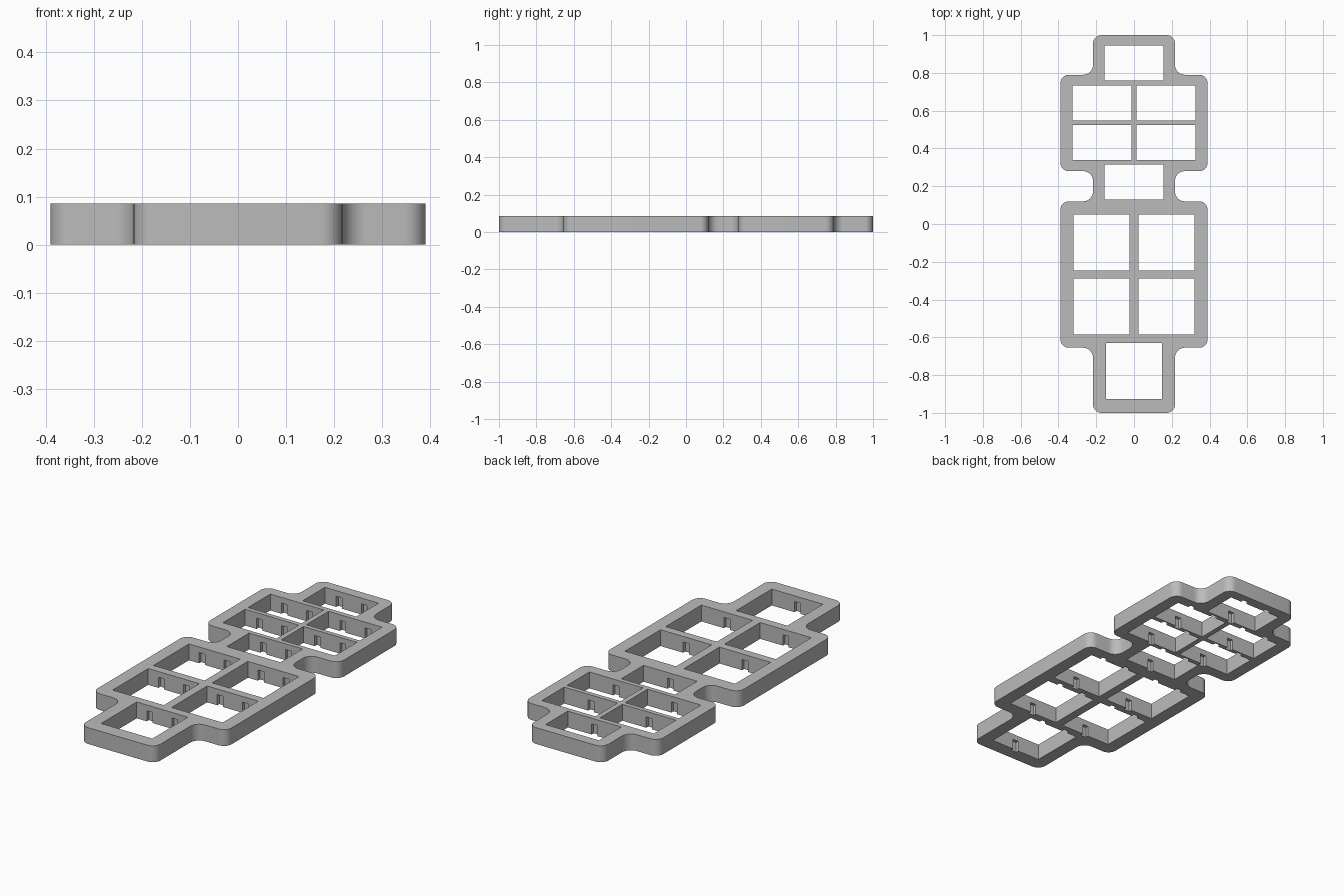
import bpy, bmesh, math
from mathutils import Vector

HEIGHT = 0.086       # plate thickness
NOTCH_TOP = 0.056    # notches stop below the upper lip
NOTCH_DEPTH = 0.017
NOTCH_HALF = 0.017
NOTCH_OFFSET = 0.073

cube = bpy.data.objects.get("Cube")
if cube:
    bpy.data.objects.remove(cube, do_unlink=True)

grey = bpy.data.materials.new("plain grey")
grey.use_nodes = True
colour = (0.5, 0.5, 0.5, 1)
grey.diffuse_color = colour
grey.node_tree.nodes["Principled BSDF"].inputs["Base Color"].default_value = colour


def make_object(name, bm):
    bmesh.ops.recalc_face_normals(bm, faces=bm.faces)
    mesh = bpy.data.meshes.new(name)
    bm.to_mesh(mesh)
    bm.free()
    obj = bpy.data.objects.new(name, mesh)
    bpy.context.collection.objects.link(obj)
    return obj


def add_box(bm, x0, x1, y0, y1, z0, z1):
    verts = bmesh.ops.create_cube(bm, size=1)["verts"]
    for v in verts:
        v.co = Vector(((x0 + x1) / 2 + v.co.x * (x1 - x0),
                       (y0 + y1) / 2 + v.co.y * (y1 - y0),
                       (z0 + z1) / 2 + v.co.z * (z1 - z0)))


def fillet(corners, convex=0.045, concave=0.052, steps=8):
    """Round every right-angled corner of a counter-clockwise outline."""
    points = []
    for i, p in enumerate(corners):
        d_in = (p - corners[i - 1]).normalized()
        d_out = (corners[(i + 1) % len(corners)] - p).normalized()
        r = convex if d_in.cross(d_out) > 0 else concave
        centre = p + (d_out - d_in) * r
        for s in range(steps + 1):
            t = math.pi / 2 * s / steps
            points.append(centre + d_in * r * math.sin(t) - d_out * r * math.cos(t))
    return points


# Stepped outline, right half mirrored to the left
NARROW, WIDE = 0.217, 0.39
half = [(NARROW, -1), (NARROW, -0.655), (WIDE, -0.655), (WIDE, 0.12),
        (NARROW, 0.12), (NARROW, 0.28), (WIDE, 0.28), (WIDE, 0.79),
        (NARROW, 0.79), (NARROW, 1)]
corners = [Vector(p) for p in half] + [Vector((-x, y)) for x, y in reversed(half)]

bm = bmesh.new()
face = bm.faces.new([bm.verts.new((p.x, p.y, 0)) for p in fillet(corners)])
extruded = bmesh.ops.extrude_face_region(bm, geom=[face])["geom"]
bmesh.ops.translate(bm, vec=(0, 0, HEIGHT),
                    verts=[g for g in extruded if isinstance(g, bmesh.types.BMVert)])
plate = make_object("frame_plate", bm)

# Openings as (centre x, centre y, half width, half depth)
SMALL, LARGE = (0.156, 0.0925), (0.149, 0.148)
openings = [(0, 0.853, *SMALL), (0, 0.2225, *SMALL), (0, -0.778, *LARGE)]
for side in (-1, 1):
    openings += [(side * 0.1695, y, *SMALL) for y in (0.641, 0.432)]
    openings += [(side * 0.1715, y, *LARGE) for y in (-0.098, -0.437)]

holes, notches = bmesh.new(), bmesh.new()
for x, y, hw, hd in openings:
    add_box(holes, x - hw, x + hw, y - hd, y + hd, -0.1, 0.2)
    # two notches in the back wall, one in the front wall
    for dx, wall in ((-NOTCH_OFFSET, 1), (NOTCH_OFFSET, 1), (0, -1)):
        inner, outer = y + wall * (hd - 0.02), y + wall * (hd + NOTCH_DEPTH)
        add_box(notches, x + dx - NOTCH_HALF, x + dx + NOTCH_HALF,
                min(inner, outer), max(inner, outer), -0.05, NOTCH_TOP)

cutters = [make_object("opening_cutter", holes), make_object("notch_cutter", notches)]
for cutter in cutters:
    cutter.hide_render = True
    mod = plate.modifiers.new(cutter.name, "BOOLEAN")
    mod.operation, mod.solver, mod.object = "DIFFERENCE", "EXACT", cutter

# Bake the cuts and remove the cutters
depsgraph = bpy.context.evaluated_depsgraph_get()
cut_mesh = bpy.data.meshes.new_from_object(plate.evaluated_get(depsgraph))
plate.modifiers.clear()
plate.data = cut_mesh
for cutter in cutters:
    bpy.data.objects.remove(cutter, do_unlink=True)
plate.data.materials.clear()
plate.data.materials.append(grey)

# Smooth rounded corners, crisp edges
bpy.ops.object.select_all(action="DESELECT")
plate.select_set(True)
bpy.context.view_layer.objects.active = plate
bpy.ops.object.shade_smooth_by_angle(angle=math.radians(30))
